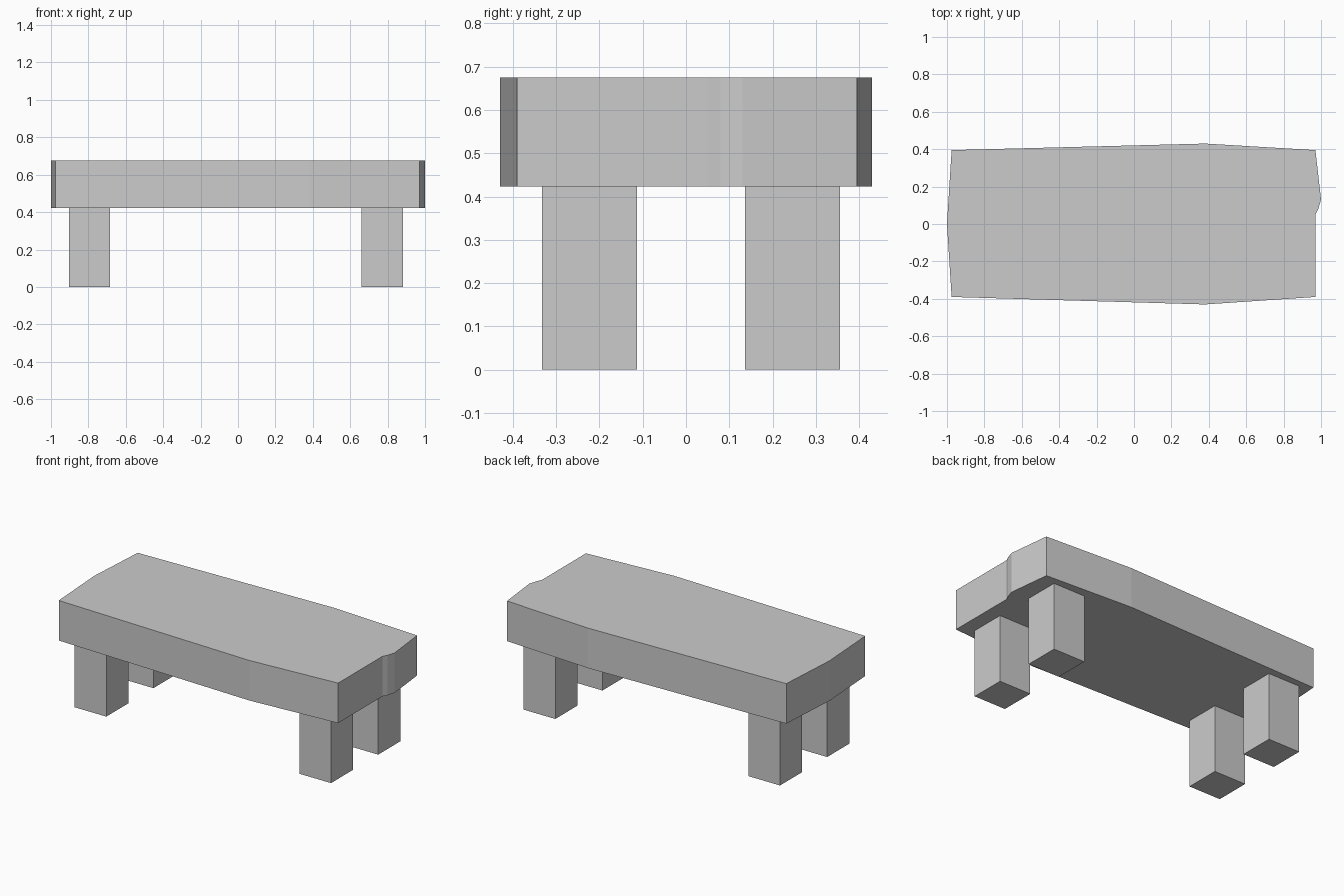
import bpy
import bmesh

cube = bpy.data.objects.get("Cube")
if cube:
    bpy.data.objects.remove(cube, do_unlink=True)

SEAT_BOTTOM, SEAT_TOP = 0.423, 0.675
LEG_WIDTH = 0.22

# Plain grey stone
stone = bpy.data.materials.new("grey_stone")
stone.use_nodes = True
colour = (0.6, 0.6, 0.6, 1)
stone.diffuse_color = colour
stone.node_tree.nodes["Principled BSDF"].inputs["Base Color"].default_value = colour


def add_prism(name, outline, bottom, top):
    """Extrude a flat outline upward into a solid block."""
    bm = bmesh.new()
    base = bm.faces.new([bm.verts.new((x, y, bottom)) for x, y in outline])
    side = bmesh.ops.extrude_face_region(bm, geom=[base], use_keep_orig=True)
    raised = [v for v in side["geom"] if isinstance(v, bmesh.types.BMVert)]
    bmesh.ops.translate(bm, verts=raised, vec=(0, 0, top - bottom))
    bmesh.ops.recalc_face_normals(bm, faces=bm.faces)
    mesh = bpy.data.meshes.new(name)
    bm.to_mesh(mesh)
    bm.free()
    mesh.materials.append(stone)
    obj = bpy.data.objects.new(name, mesh)
    bpy.context.collection.objects.link(obj)
    return obj


# Rough-hewn slab with a chipped left end
seat_outline = [
    (-0.975, -0.39), (0.38, -0.43), (0.97, -0.39), (0.97, 0.05),
    (0.985, 0.08), (1.0, 0.13), (0.97, 0.395), (0.38, 0.43),
    (-0.975, 0.395), (-1.0, 0.0),
]
add_prism("seat_slab", seat_outline, SEAT_BOTTOM, SEAT_TOP)

# Four square legs
h = LEG_WIDTH / 2
for side, x in (("right", -0.794), ("left", 0.771)):
    for end, y in (("front", -0.223), ("back", 0.246)):
        square = [(x - h, y - h), (x + h, y - h), (x + h, y + h), (x - h, y + h)]
        add_prism(f"{end}_{side}_leg", square, 0, SEAT_BOTTOM)
